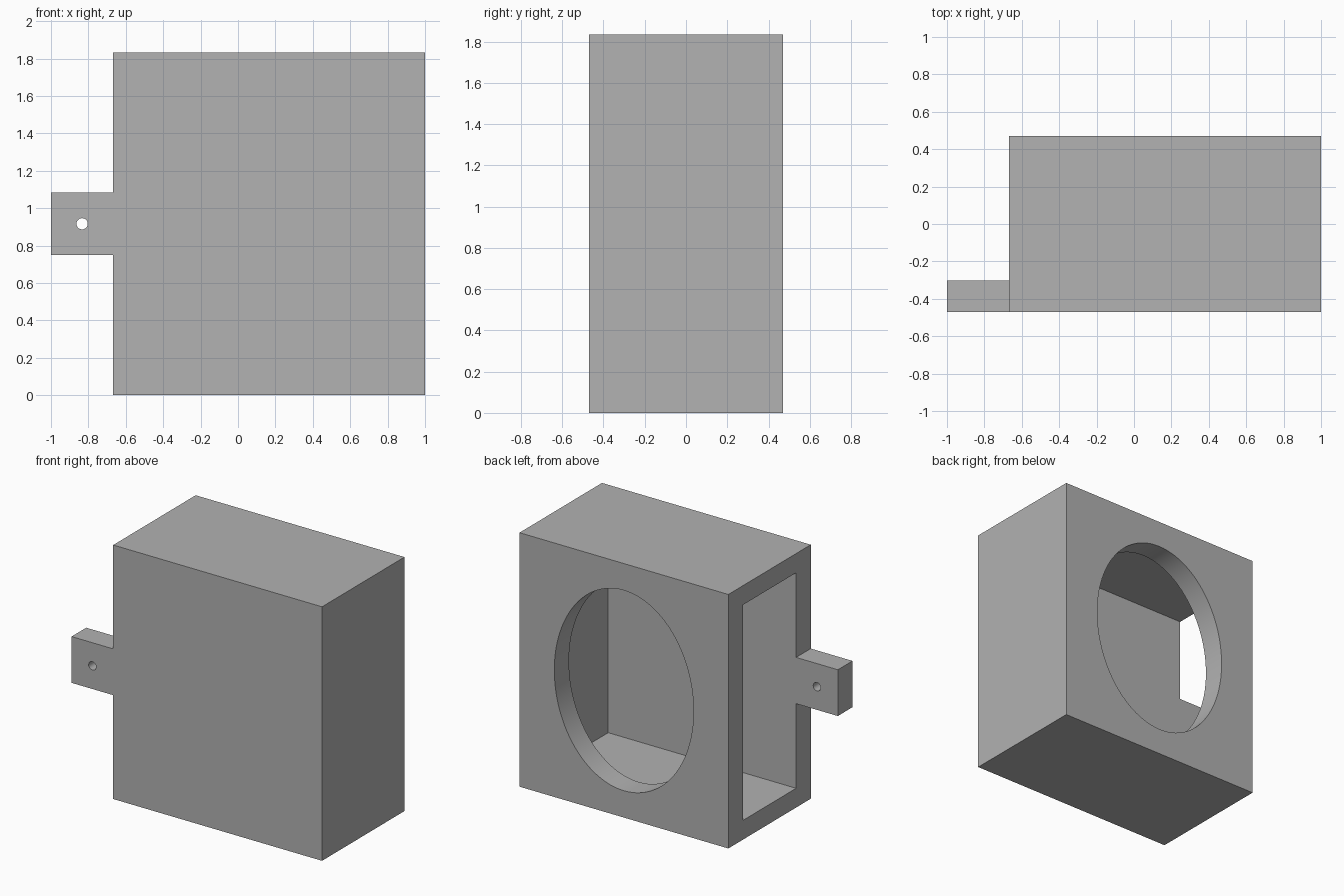
import bpy
import bmesh
from mathutils import Matrix, Vector

cube = bpy.data.objects.get("Cube")
if cube:
    bpy.data.objects.remove(cube, do_unlink=True)

# Main dimensions
LEFT, RIGHT, TAB_END = -0.667, 1.0, -1.0
FRONT, BACK, HEIGHT = -0.47, 0.47, 1.833
WALL, RIM = 0.167, 0.139
MID_X, MID_Z = (LEFT + RIGHT) / 2, HEIGHT / 2

grey = bpy.data.materials.new("plain_grey")
grey.use_nodes = True
colour = (0.445, 0.445, 0.445, 1)
grey.diffuse_color = colour
grey.node_tree.nodes["Principled BSDF"].inputs["Base Color"].default_value = colour


def finish(name, bm):
    bmesh.ops.recalc_face_normals(bm, faces=bm.faces)
    mesh = bpy.data.meshes.new(name)
    bm.to_mesh(mesh)
    bm.free()
    mesh.materials.append(grey)
    obj = bpy.data.objects.new(name, mesh)
    bpy.context.collection.objects.link(obj)
    return obj


def prism(name, outline, y0, y1):
    """Extrude an x-z outline from y0 to y1."""
    bm = bmesh.new()
    face = bm.faces.new([bm.verts.new((x, y0, z)) for x, z in outline])
    new = bmesh.ops.extrude_face_region(bm, geom=[face])["geom"]
    verts = [g for g in new if isinstance(g, bmesh.types.BMVert)]
    bmesh.ops.translate(bm, verts=verts, vec=(0, y1 - y0, 0))
    return finish(name, bm)


def rectangle(x0, x1, z0, z1):
    return [(x0, z0), (x1, z0), (x1, z1), (x0, z1)]


def bore(name, x, z, rx, rz, y0, y1, sides):
    """Round or oval cutter running along y."""
    bm = bmesh.new()
    bmesh.ops.create_cone(bm, cap_ends=True, segments=sides,
                          radius1=1, radius2=1, depth=y1 - y0)
    bm.transform(Matrix.Translation(Vector((x, (y0 + y1) / 2, z)))
                 @ Matrix.Diagonal((rx, 1, rz, 1))
                 @ Matrix.Rotation(1.5707963, 4, "X"))
    return finish(name, bm)


# Housing silhouette with the side tab, extruded to full depth
tab_low, tab_high = MID_Z - WALL, MID_Z + WALL
housing = prism("housing", [
    (LEFT, 0), (RIGHT, 0), (RIGHT, HEIGHT), (LEFT, HEIGHT),
    (LEFT, tab_high), (TAB_END, tab_high), (TAB_END, tab_low), (LEFT, tab_low),
], FRONT, BACK)

# Cutters: space behind the tab, open-sided cavity, oval window, bolt hole
inner = FRONT + WALL
cutters = [
    prism("tab_cutter", rectangle(-1.2, LEFT, -0.1, 2), inner, 0.6),
    prism("cavity_cutter", rectangle(-1.2, RIGHT - WALL, RIM, HEIGHT - RIM),
          inner, BACK - WALL),
    bore("window_cutter", MID_X, MID_Z, 0.556, 0.723, 0, 0.6, 96),
    bore("bolt_cutter", (LEFT + TAB_END) / 2, MID_Z, 0.03, 0.03, -0.6, 0, 32),
]

bpy.context.view_layer.objects.active = housing
for cutter in cutters:
    cutter.hide_render = True
    mod = housing.modifiers.new(cutter.name, "BOOLEAN")
    mod.operation = "DIFFERENCE"
    mod.solver = "EXACT"
    mod.object = cutter
    bpy.ops.object.modifier_apply(modifier=mod.name)
    bpy.data.objects.remove(cutter, do_unlink=True)

# Smooth hole walls, sharp box edges
bpy.ops.object.select_all(action="DESELECT")
housing.select_set(True)
bpy.ops.object.shade_smooth_by_angle()
